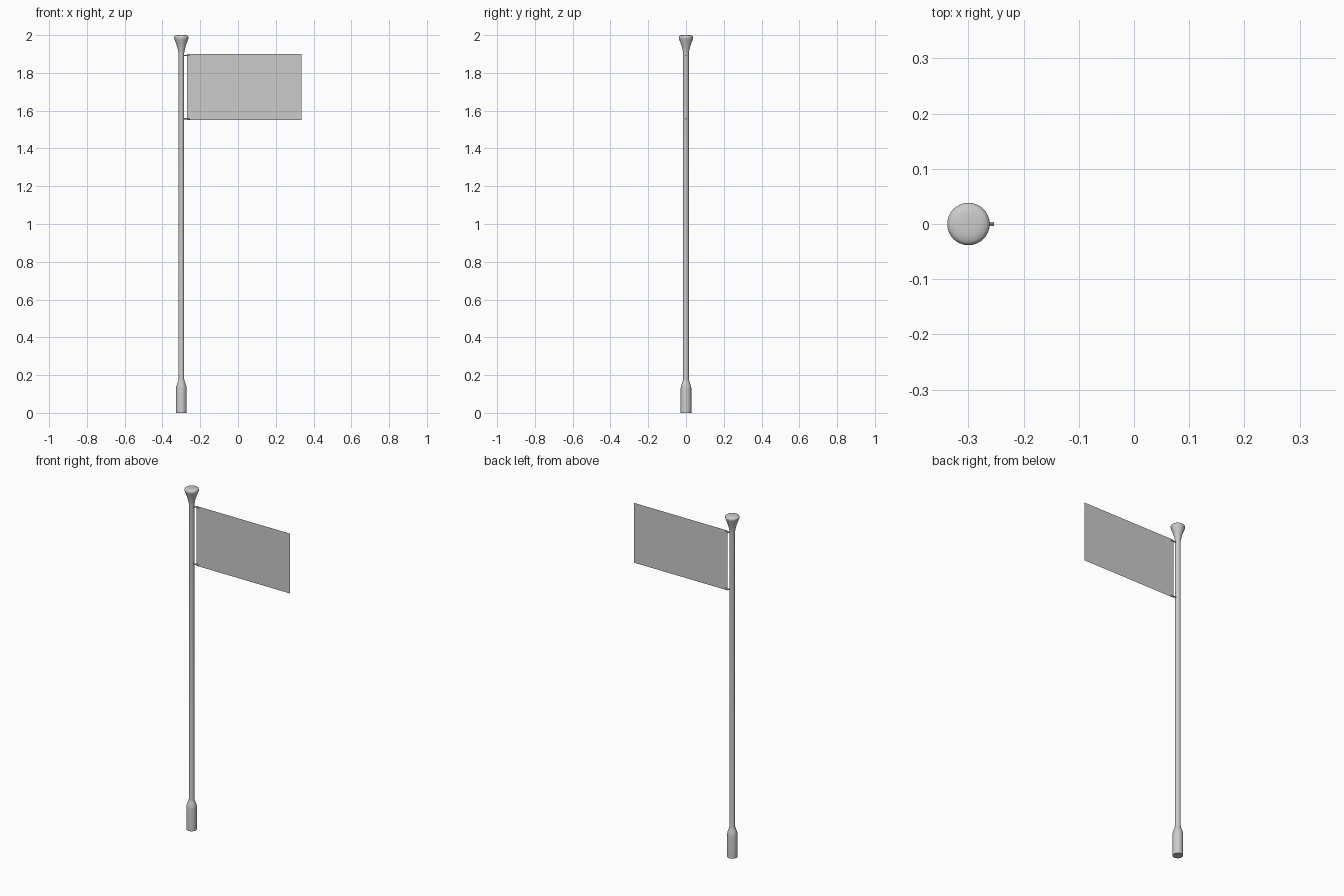
import bpy, bmesh, math

if "Cube" in bpy.data.objects:
    bpy.data.objects.remove(bpy.data.objects["Cube"])

PX = -0.30  # pole axis


def finish(name, bm, smooth=True):
    mesh = bpy.data.meshes.new(name)
    bm.to_mesh(mesh)
    bm.free()
    ob = bpy.data.objects.new(name, mesh)
    bpy.context.collection.objects.link(ob)
    if smooth:
        bpy.ops.object.select_all(action='DESELECT')
        ob.select_set(True)
        bpy.context.view_layer.objects.active = ob
        bpy.ops.object.shade_smooth_by_angle(angle=math.radians(35))
    return ob


def lathe(name, profile, sides=32):
    bm = bmesh.new()
    rings = []
    for r, z in profile:
        rings.append([bm.verts.new((PX + r * math.cos(2 * math.pi * i / sides),
                                    r * math.sin(2 * math.pi * i / sides), z))
                      for i in range(sides)])
    for a, b in zip(rings, rings[1:]):
        for i in range(sides):
            j = (i + 1) % sides
            bm.faces.new((a[i], a[j], b[j], b[i]))
    bm.faces.new(rings[0][::-1])
    bm.faces.new(rings[-1])
    return finish(name, bm)


# Pole: thick grip, slim shaft and flared, rounded finial in one turned profile
lathe("pole", [(0.028, 0), (0.028, 0.13), (0.0265, 0.142), (0.020, 0.16),
               (0.0165, 0.17), (0.015, 0.18), (0.015, 1.905), (0.017, 1.918),
               (0.024, 1.945), (0.034, 1.972), (0.038, 1.983), (0.0385, 1.988),
               (0.037, 1.993), (0.032, 1.997), (0.022, 1.9995), (0.010, 2.0)])

# Flag: single flat sheet
bm = bmesh.new()
bm.faces.new([bm.verts.new((x, 0, z)) for x, z in
              ((-0.27, 1.55), (0.337, 1.55), (0.337, 1.90), (-0.27, 1.90))])
finish("flag", bm, smooth=False)

# Ties: short rods from pole to flag corners
for name, z in (("upper_tie", 1.892), ("lower_tie", 1.558)):
    bpy.ops.mesh.primitive_cylinder_add(vertices=10, radius=0.004, depth=0.035,
                                        location=(PX + 0.0285, 0, z),
                                        rotation=(0, math.pi / 2, 0))
    bpy.context.object.name = name
    bpy.ops.object.shade_smooth_by_angle()
